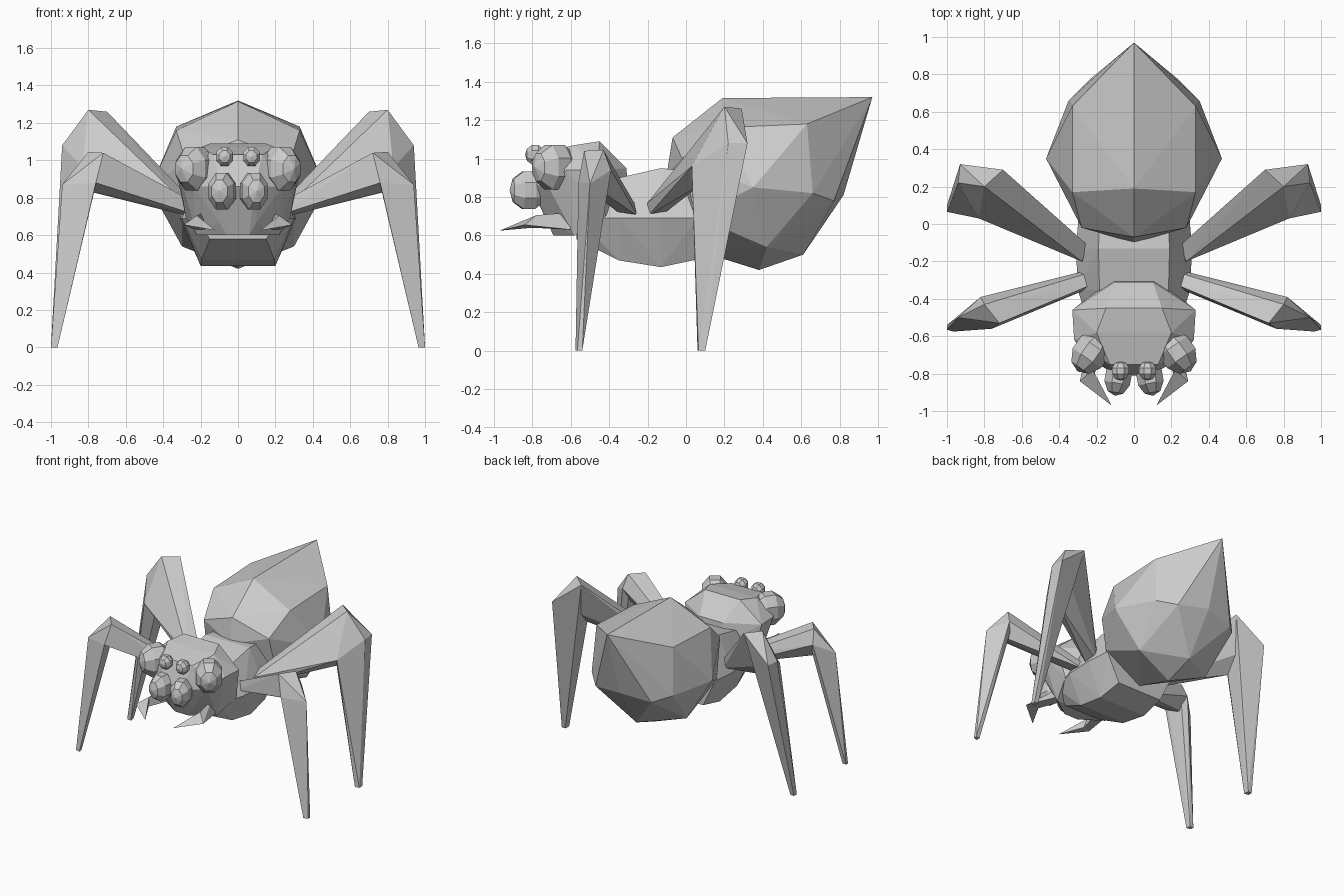
import bpy, bmesh, math
from mathutils import Matrix


def finish(bm, name):
    bmesh.ops.recalc_face_normals(bm, faces=bm.faces)
    me = bpy.data.meshes.new(name)
    bm.to_mesh(me)
    bm.free()
    ob = bpy.data.objects.new(name, me)
    bpy.context.collection.objects.link(ob)
    return ob


def add_hull(bm, pts):
    # faceted convex solid around a few key points
    tmp = bmesh.new()
    for p in pts:
        tmp.verts.new(p)
    res = bmesh.ops.convex_hull(tmp, input=tmp.verts)
    junk = [g for g in res['geom_interior'] if isinstance(g, bmesh.types.BMVert)]
    bmesh.ops.delete(tmp, geom=junk, context='VERTS')
    bmesh.ops.dissolve_limit(tmp, angle_limit=math.radians(3), verts=tmp.verts, edges=tmp.edges)
    me = bpy.data.meshes.new("tmp")
    tmp.to_mesh(me)
    tmp.free()
    bm.from_mesh(me)
    bpy.data.meshes.remove(me)


def both(half):
    return half + [(-x, y, z) for x, y, z in half if x > 0]


def body_part(name, half):
    bm = bmesh.new()
    add_hull(bm, both(half))
    return finish(bm, name)


def paired(name, groups):
    for side, s in (("right", 1), ("left", -1)):
        bm = bmesh.new()
        for pts in groups:
            add_hull(bm, [(s * x, y, z) for x, y, z in pts])
        finish(bm, f"{name}_{side}")


# abdomen
body_part("abdomen", [
    (0, 0.97, 1.32), (0, 0.19, 1.315),
    (0.33, 0.17, 1.16), (0.47, 0.35, 0.85), (0.30, 0.42, 0.54), (0, 0.38, 0.42),
    (0.33, 0.63, 1.18), (0.35, 0.66, 0.82), (0.24, 0.77, 0.78),
    (0, 0.61, 0.50), (0, 0.82, 0.81),
    (0, -0.07, 1.11), (0, -0.10, 0.92), (0.28, -0.02, 1.0),
    (0.30, 0.05, 0.70), (0, 0.06, 0.52)])

# thorax: hexagonal sections along y
thorax = []
for y, lo, hi, k in ((-0.57, 0.58, 0.75, 0.75), (-0.35, 0.47, 0.90, 0.97),
                     (-0.13, 0.435, 0.95, 1), (0.06, 0.475, 0.93, 0.95)):
    thorax += [(0.19 * k, y, hi), (0.31 * k, y, 0.69), (0.20 * k, y, lo)]
body_part("thorax", thorax)

# head
body_part("head", [
    (0.15, -0.45, 1.09), (0.20, -0.58, 1.07), (0.10, -0.31, 0.95),
    (0.33, -0.46, 0.94), (0.32, -0.62, 0.94), (0.13, -0.75, 1.03),
    (0.09, -0.81, 0.86), (0.24, -0.72, 0.86), (0.22, -0.58, 0.60),
    (0.06, -0.69, 0.60), (0.10, -0.71, 0.67), (0.06, -0.73, 0.74),
    (0.28, -0.42, 0.70), (0.12, -0.30, 0.80)])

# eyes: coarse spheres
for name, c, r, turn in (("side_eye", (0.23, -0.685, 0.955), (0.10, 0.12, 0.125), 35),
                         ("front_eye", (0.085, -0.82, 0.835), (0.075, 0.095, 0.105), 10),
                         ("small_eye", (0.072, -0.785, 1.02), (0.05, 0.05, 0.055), 0)):
    for side, s in (("right", 1), ("left", -1)):
        bm = bmesh.new()
        m = (Matrix.Translation((s * c[0], c[1], c[2]))
             @ Matrix.Rotation(math.radians(turn * s), 4, 'Z')
             @ Matrix.Diagonal((*r, 1))
             @ Matrix.Rotation(math.pi / 2, 4, 'X')
             @ Matrix.Rotation(math.pi / 8, 4, 'Z'))
        bmesh.ops.create_uvsphere(bm, u_segments=8, v_segments=5, radius=1.05, matrix=m)
        finish(bm, f"{name}_{side}")

# mandibles: base and hooked blade
bend = [(0.29, -0.84, 0.655), (0.21, -0.80, 0.64), (0.22, -0.78, 0.705)]
root = [(0.23, -0.60, 0.63), (0.15, -0.60, 0.63), (0.19, -0.60, 0.72)]
paired("mandible", [root + bend, bend + [(0.12, -0.97, 0.625)]])


def leg(name, hip, knee, foot):
    paired(name, [hip + knee, knee + foot])


# legs: thigh and shin share the knee points
leg("front_leg",
    [(0.26, -0.25, 0.70), (0.23, -0.34, 0.71), (0.27, -0.27, 0.77), (0.24, -0.33, 0.78)],
    [(0.72, -0.53, 1.04), (0.80, -0.43, 1.045), (0.82, -0.39, 0.94),
     (0.94, -0.50, 0.87), (0.76, -0.56, 0.88), (0.79, -0.42, 0.87)],
    [(0.965, -0.575, 0), (1.0, -0.565, 0), (1.0, -0.54, 0), (0.97, -0.54, 0)])
leg("rear_leg",
    [(0.26, -0.20, 0.70), (0.28, -0.20, 0.77), (0.24, -0.12, 0.71), (0.24, -0.12, 0.78)],
    [(0.70, 0.29, 1.26), (0.80, 0.20, 1.27), (0.93, 0.32, 1.08),
     (0.94, 0.22, 1.08), (0.83, 0.03, 0.96), (0.78, 0.10, 0.88)],
    [(0.965, 0.06, 0), (1.0, 0.065, 0), (1.0, 0.10, 0), (0.97, 0.10, 0)])
